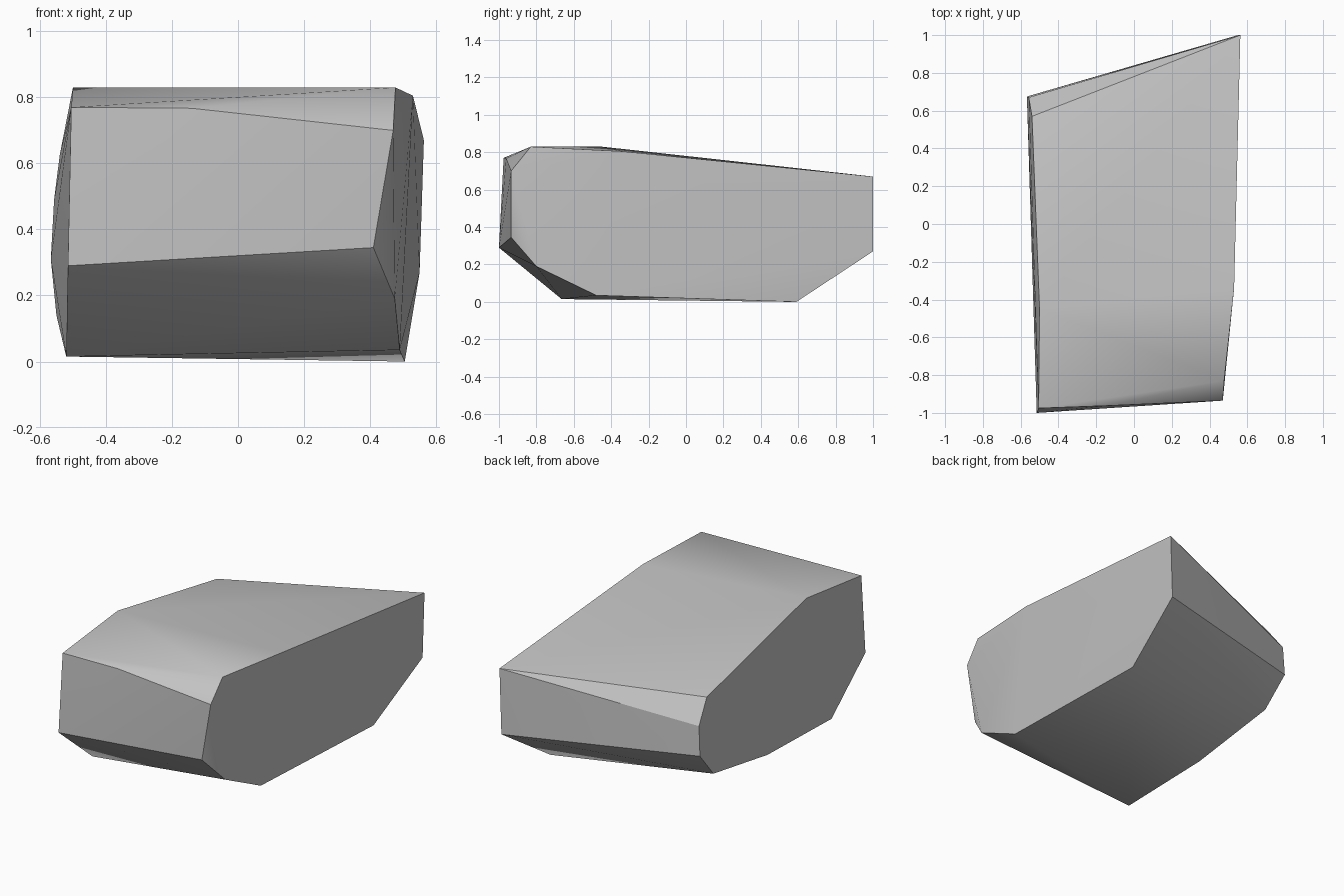
import bpy
import bmesh
from math import radians

default_cube = bpy.data.objects.get("Cube")
if default_cube:
    bpy.data.objects.remove(default_cube, do_unlink=True)


def make_material(name, color):
    """One flat colour, shown in the viewport and in a render."""
    material = bpy.data.materials.new(name)
    material.use_nodes = True
    material.diffuse_color = color
    shader = material.node_tree.nodes["Principled BSDF"]
    shader.inputs["Base Color"].default_value = color
    shader.inputs["Roughness"].default_value = 1
    return material


def make_hull(name, points, material):
    """Wrap a convex skin around the given corner points."""
    bm = bmesh.new()
    for point in points:
        bm.verts.new(point)
    hull = bmesh.ops.convex_hull(bm, input=list(bm.verts))
    leftover = {item for item in hull["geom_interior"] + hull["geom_unused"]
                if isinstance(item, bmesh.types.BMVert)}
    bmesh.ops.delete(bm, geom=list(leftover), context="VERTS")
    bmesh.ops.recalc_face_normals(bm, faces=list(bm.faces))

    mesh = bpy.data.meshes.new(name)
    bm.to_mesh(mesh)
    bm.free()
    mesh.materials.append(material)
    rock = bpy.data.objects.new(name, mesh)
    bpy.context.collection.objects.link(rock)
    return rock


# Outline of the flat side on -x, from the top front corner round to the back
minus_x_outline = [
    (-.505, -.975, .77), (-.5, -.45, .83), (-.54, .57, .625),
    (-.557, .67, .49), (-.567, .675, .31), (-.55, .52, .14),
    (-.525, -.04, .035), (-.52, -.665, .015), (-.515, -1, .29),
]

# Outline of the flat side on +x, in the same order
plus_x_outline = [
    (.47, -.935, .7), (.477, -.83, .83), (.53, -.34, .805),
    (.563, 1, .67), (.55, 1, .27), (.505, .59, 0),
    (.49, -.48, .035), (.475, -.8, .19), (.41, -.935, .345),
]

# Slight bulge along the upper front edge
front_bulge = [(-.14, -.962, .767)]

stone_grey = make_material("stone grey", (.55, .55, .55, 1))
boulder = make_hull("boulder", minus_x_outline + plus_x_outline + front_bulge,
                    stone_grey)

# Soft shading across the broad faces, crisp at the hard edges
bpy.ops.object.select_all(action="DESELECT")
bpy.context.view_layer.objects.active = boulder
boulder.select_set(True)
bpy.ops.object.shade_smooth_by_angle(angle=radians(30))
